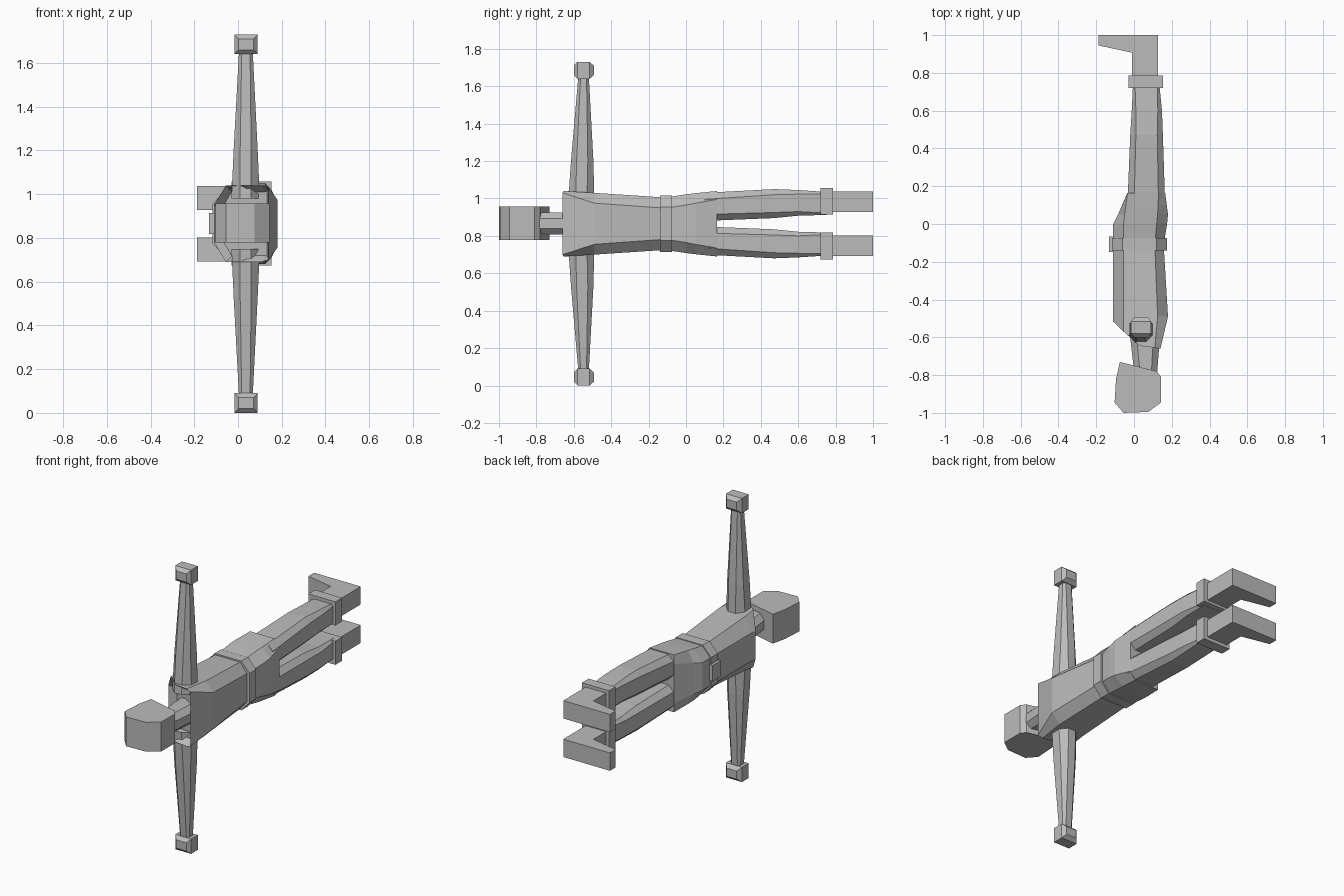
import bpy, bmesh
from mathutils import Vector

if "Cube" in bpy.data.objects:
    bpy.data.objects.remove(bpy.data.objects["Cube"])

MID = 0.865  # height of the body's plane of symmetry

grey = bpy.data.materials.new("plain grey")
grey.use_nodes = True
grey.diffuse_color = (0.5, 0.5, 0.5, 1)
grey.node_tree.nodes["Principled BSDF"].inputs["Base Color"].default_value = (0.5, 0.5, 0.5, 1)


def loft(name, rings, mirror=False, sink=None):
    """Skin a list of equal rings, cap both ends, optionally reflect about MID."""
    bm = bmesh.new()
    rows = [[bm.verts.new((x, y, z - MID)) for x, y, z in r] for r in rings]
    n = len(rows[0])
    for a, b in zip(rows, rows[1:]):
        for i in range(n):
            bm.faces.new((a[i], a[(i + 1) % n], b[(i + 1) % n], b[i]))
    start = bm.faces.new(rows[0][::-1])
    bm.faces.new(rows[-1])
    bmesh.ops.recalc_face_normals(bm, faces=bm.faces)
    if sink:
        bmesh.ops.inset_region(bm, faces=[start], thickness=0.03)
        bmesh.ops.translate(bm, verts=start.verts, vec=sink)
    mesh = bpy.data.meshes.new(name)
    bm.to_mesh(mesh)
    bm.free()
    mesh.materials.append(grey)
    ob = bpy.data.objects.new(name, mesh)
    ob.location.z = MID
    bpy.context.collection.objects.link(ob)
    if mirror:
        mod = ob.modifiers.new("mirror", "MIRROR")
        mod.use_axis = (False, False, True)
    return ob


def octagon(u0, u1, v0, v1, c):
    """Rectangle with chamfered corners, as (u, v) pairs."""
    return [(u0 + c, v0), (u1 - c, v0), (u1, v0 + c), (u1, v1 - c),
            (u1 - c, v1), (u0 + c, v1), (u0, v1 - c), (u0, v0 + c)]


def along_y(y, x0, x1, z0, z1, c=0.0):
    if c == 0:
        return [(x0, y, z0), (x1, y, z0), (x1, y, z1), (x0, y, z1)]
    return [(x, y, z) for x, z in octagon(x0, x1, z0, z1, c)]


def along_z(z, x0, x1, y0, y1, c):
    return [(x, y, z) for x, y in octagon(x0, x1, y0, y1, c)]


def symmetric(half):
    """Complete a half ring of (x, y, half width) points."""
    return ([(x, y, MID + h) for x, y, h in half] +
            [(x, y, MID - h) for x, y, h in reversed(half)])


def body_ring(y, front, flank_f, flank_b, back, h_front, h_side, h_back):
    middle = (flank_f + flank_b) / 2
    return symmetric([(front, y, h_front), (flank_f, y, h_side), (middle, y, h_side),
                      (flank_b, y, h_side), (back, y, h_back)])


# Torso with a slanted, slightly hollow collar
collar = symmetric([(-0.11, -0.515, 0.085), (-0.055, -0.57, 0.175), (0.03, -0.645, 0.175),
                    (0.11, -0.655, 0.175), (0.14, -0.66, 0.165)])
loft("torso", [
    collar,
    body_ring(-0.49, -0.11, -0.055, 0.125, 0.18, 0.085, 0.165, 0.11),
    body_ring(-0.11, -0.11, -0.055, 0.11, 0.157, 0.085, 0.14, 0.083),
    body_ring(0.0, -0.11, -0.055, 0.12, 0.175, 0.085, 0.157, 0.1),
    body_ring(0.05, -0.085, -0.05, 0.125, 0.18, 0.095, 0.163, 0.11),
    body_ring(0.165, -0.035, -0.034, 0.13, 0.165, 0.12, 0.175, 0.13),
], sink=Vector((0.015, 0.04, 0)))

# Belt and buckle
loft("belt", [body_ring(y, -0.117, -0.06, 0.12, 0.175, 0.09, 0.15, 0.09)
              for y in (-0.14, -0.075)])
loft("belt_buckle", [along_y(y, -0.133, -0.1, MID - 0.048, MID + 0.048)
                     for y in (-0.147, -0.067)])

# Neck and head
loft("neck", [along_y(-0.82, 0.005, 0.12, 0.81, 0.925, 0.03),
              along_y(-0.56, -0.025, 0.14, 0.805, 0.925, 0.035)])
profile = [(-0.075, -0.73), (0.12, -0.78), (0.143, -0.81), (0.143, -0.945),
           (0.075, -0.995), (-0.055, -1.0), (-0.103, -0.945), (-0.095, -0.82)]
loft("head", [[(x, y, z) for x, y in profile] for z in (0.778, 0.957)])

# Tapering arms, reflected to the other side
loft("arms", [along_z(0.98, -0.03, 0.1, -0.63, -0.49, 0.04),
              along_z(1.2, -0.02, 0.09, -0.615, -0.495, 0.03),
              along_z(1.66, 0.005, 0.067, -0.575, -0.52, 0.012)], mirror=True)

# Block hands, bevelled on their front and back ends
loft("hands", [along_y(-0.6, 0.003, 0.072, 1.66, 1.71),
               along_y(-0.58, -0.017, 0.09, 1.64, 1.73),
               along_y(-0.515, -0.017, 0.09, 1.64, 1.73),
               along_y(-0.493, 0.003, 0.072, 1.66, 1.71)], mirror=True)

# Legs, cuffs and boots
loft("legs", [along_y(0.1, -0.035, 0.165, 0.88, 1.03, 0.035),
              along_y(0.47, -0.02, 0.153, 0.895, 1.05, 0.03),
              along_y(0.6, -0.012, 0.148, 0.908, 1.045, 0.022),
              along_y(0.75, -0.005, 0.133, 0.912, 1.035, 0.01)], mirror=True)
loft("boot_cuffs", [along_y(y, -0.03, 0.153, 0.913, 1.057)
                    for y in (0.72, 0.785)], mirror=True)
boot = [(0.128, 0.75), (0.128, 1.0), (-0.187, 1.0), (-0.187, 0.945), (-0.01, 0.907), (-0.01, 0.75)]
loft("boots", [[(x, y, z) for x, y in boot] for z in (0.928, 1.037)], mirror=True)
